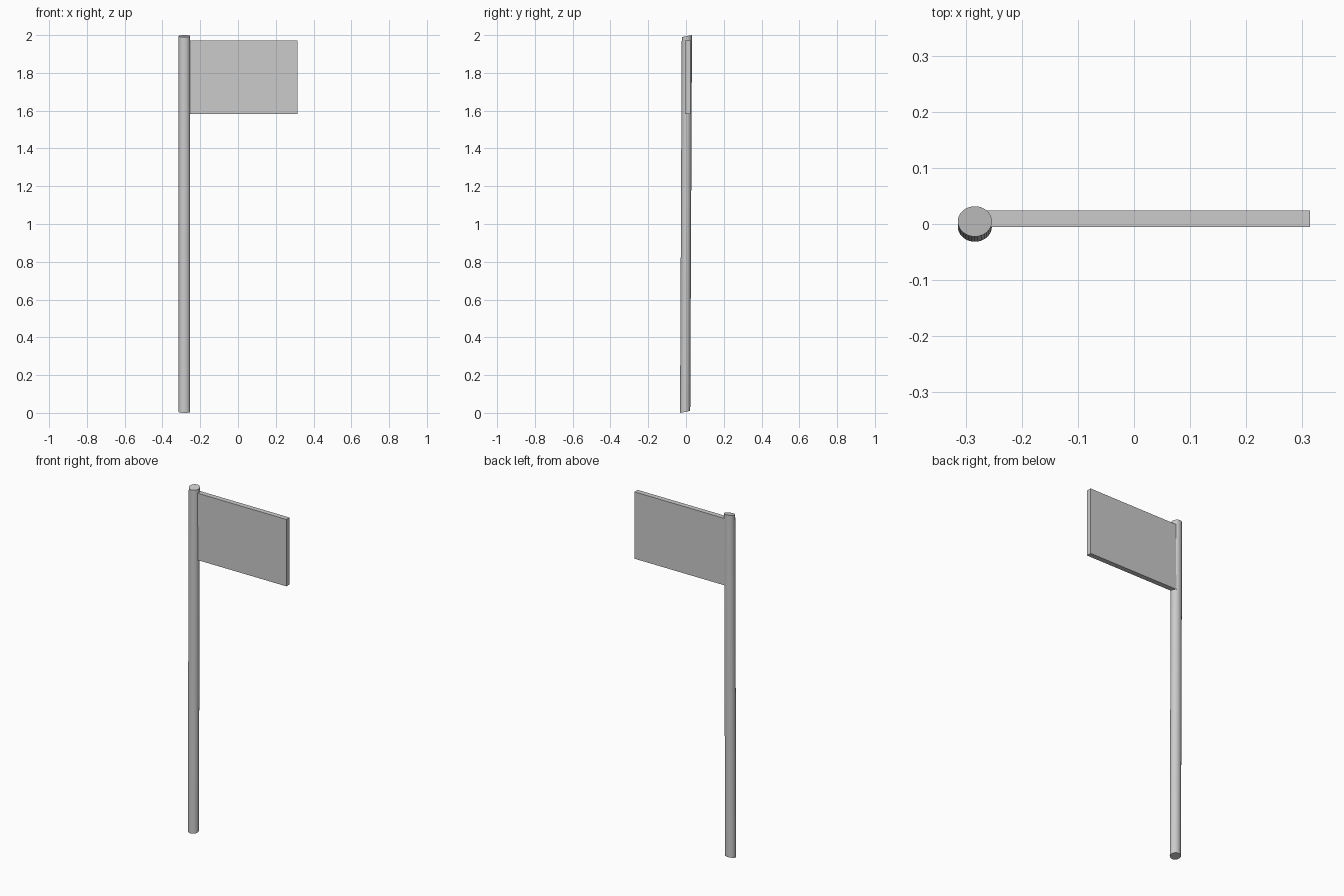
import bpy, bmesh
from mathutils import Matrix

if "Cube" in bpy.data.objects:
    bpy.data.objects.remove(bpy.data.objects["Cube"])


def finish(name, bm):
    mesh = bpy.data.meshes.new(name)
    bmesh.ops.recalc_face_normals(bm, faces=bm.faces)
    bm.to_mesh(mesh)
    bm.free()
    obj = bpy.data.objects.new(name, mesh)
    bpy.context.collection.objects.link(obj)
    return obj


# Pole: slightly leaning cylinder with slanted end caps (a sheared unit cylinder)
bm = bmesh.new()
bmesh.ops.create_cone(bm, cap_ends=True, segments=32, radius1=1, radius2=1, depth=1)
shear = Matrix(((0.0304, 0, 0, -0.2836),
                (0, 0.027, 0.0092, 0),
                (0, 0.0053, 1.9894, 1.0),
                (0, 0, 0, 1)))
bmesh.ops.transform(bm, matrix=shear, verts=bm.verts)
pole = finish("pole", bm)
bpy.context.view_layer.objects.active = pole
pole.select_set(True)
bpy.ops.object.shade_smooth_by_angle()

# Flag panel: thin flat board set into the pole
lo, hi = (-0.27, -0.005, 1.583), (0.314, 0.0245, 1.971)
bm = bmesh.new()
bmesh.ops.create_cube(bm, size=1)
for v in bm.verts:
    v.co = [(a + b) / 2 + c * (b - a) for a, b, c in zip(lo, hi, v.co)]
finish("flag_panel", bm)
